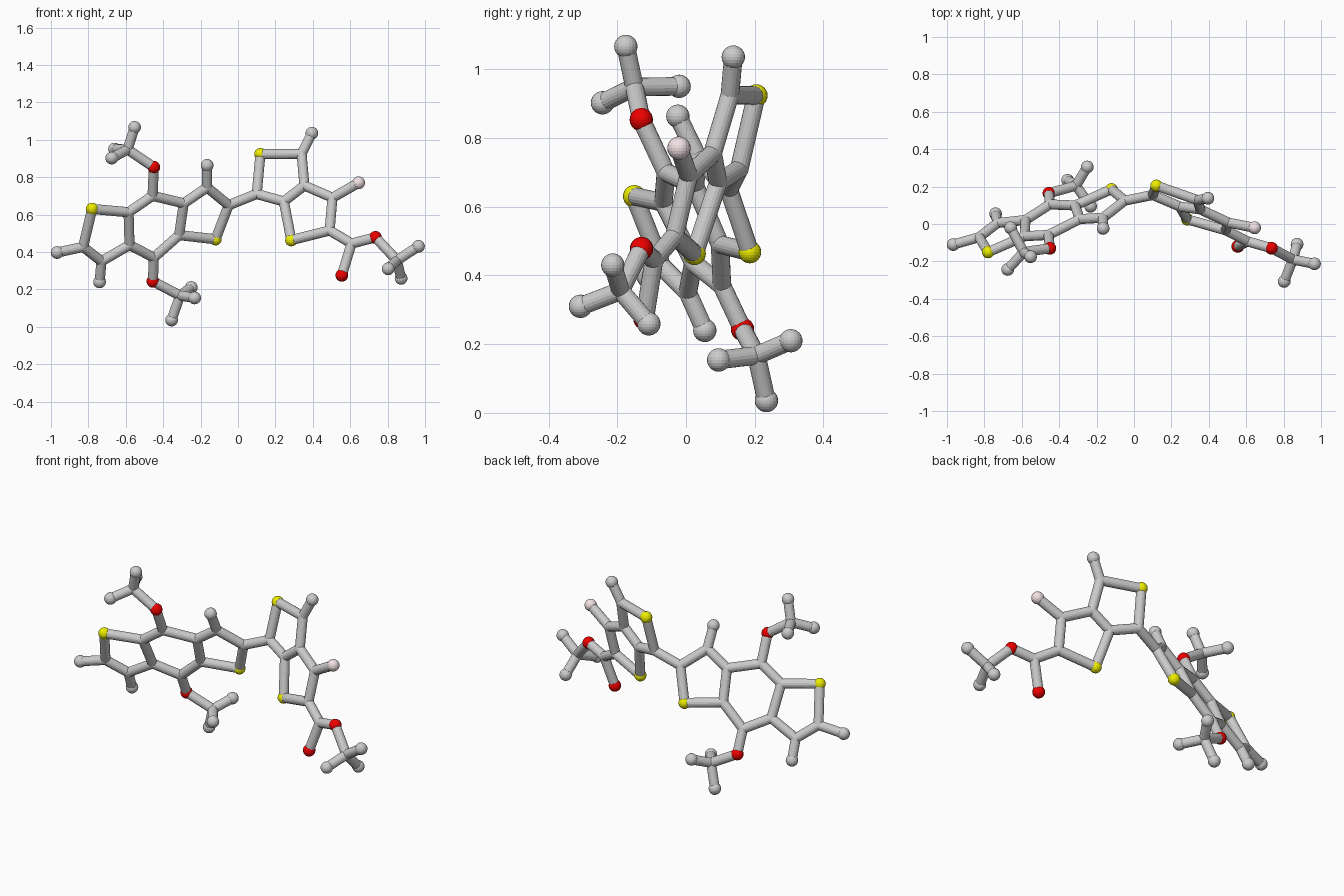
import bpy, bmesh
from mathutils import Vector, Matrix

if "Cube" in bpy.data.objects:
    bpy.data.objects.remove(bpy.data.objects["Cube"])

STICK, BALL, JOINT = 0.027, 0.034, 0.0275


def left(x, z):
    """Point on the tilted plane of the left ring system."""
    return Vector((x, 0.46 + 0.39 * x - 0.486 * z, z))


def right(x, z):
    """Point on the tilted plane of the right ring system."""
    return Vector((x, 0.002 - 0.351 * x + 0.265 * z, z))


def material(name, rgb):
    m = bpy.data.materials.new(name)
    m.diffuse_color = (*rgb, 1)
    m.use_nodes = True
    m.node_tree.nodes["Principled BSDF"].inputs["Base Color"].default_value = m.diffuse_color
    return m


RED = material("red", (0.85, 0.0, 0.0))
YELLOW = material("yellow", (0.85, 0.85, 0.0))
PINK = material("pale_pink", (0.9, 0.76, 0.78))

# Atom positions
P = {
    # left three-ring system
    "s1": left(-.78, .63), "a": left(-.828, .427), "b": left(-.73, .35),
    "c1": left(-.585, .612), "c2": left(-.58, .437), "d": left(-.457, .70),
    "e": left(-.29, .66), "f": left(-.315, .49), "g": left(-.45, .37),
    "h": left(-.165, .745), "i": left(-.05, .65), "s2": left(-.12, .468),
    "ta": left(-.967, .397), "tb": left(-.74, .24), "th": left(-.165, .863),
    "o1": left(-.45, .853), "o2": left(-.455, .243),
    # upper and lower side groups
    "u": Vector((-.59, -.15, .948)), "u1": Vector((-.553, -.175, 1.066)),
    "u2": Vector((-.675, -.243, .902)), "u3": Vector((-.66, -.02, .95)),
    "v": Vector((-.31, .205, .167)), "v1": Vector((-.355, .234, .036)),
    "v2": Vector((-.25, .305, .21)), "v3": Vector((-.232, .095, .154)),
    # right two-ring system
    "j": right(.10, .71), "s3": right(.12, .923), "k": right(.34, .925),
    "l": right(.355, .755), "m": right(.245, .67), "n": right(.505, .69),
    "p": right(.49, .515), "s4": right(.285, .463), "tk": right(.395, 1.035),
    "fl": right(.645, .77), "q": right(.607, .445), "o3": right(.555, .275),
    "o4": right(.735, .478),
    # right end group
    "w": Vector((.85, -.19, .355)), "w1": Vector((.965, -.213, .43)),
    "w2": Vector((.872, -.108, .259)), "w3": Vector((.803, -.307, .31)),
}


def finish(bm, name, mat=None):
    me = bpy.data.meshes.new(name)
    bm.to_mesh(me)
    bm.free()
    ob = bpy.data.objects.new(name, me)
    if mat:
        me.materials.append(mat)
    bpy.context.collection.objects.link(ob)


def add_ball(bm, pos, r):
    bmesh.ops.create_uvsphere(bm, u_segments=20, v_segments=12, radius=r,
                              matrix=Matrix.Translation(pos))


def rods(name, bonds):
    """Sticks between atom pairs with rounded joints at every atom."""
    bm = bmesh.new()
    pairs = [b.split("-") for b in bonds.split()]
    for a, b in pairs:
        d = P[b] - P[a]
        mat = (Matrix.Translation((P[a] + P[b]) / 2)
               @ d.to_track_quat('Z', 'Y').to_matrix().to_4x4())
        bmesh.ops.create_cone(bm, cap_ends=True, segments=18, radius1=STICK,
                              radius2=STICK, depth=d.length, matrix=mat)
    for k in sorted({k for pair in pairs for k in pair}):
        add_ball(bm, P[k], JOINT)
    finish(bm, name)


def balls(name, keys, mat=None, r=BALL):
    bm = bmesh.new()
    for k in keys.split():
        add_ball(bm, P[k], r)
    finish(bm, name, mat)


# Stick framework
rods("left_rings", "s1-a a-b b-c2 c2-c1 c1-s1 c1-d d-e e-f f-g g-c2 "
                   "e-h h-i i-s2 s2-f a-ta b-tb h-th")
rods("link_rod", "i-j")
rods("right_rings", "j-s3 s3-k k-l l-m m-j l-n n-p p-s4 s4-m k-tk n-fl")
rods("upper_side_group", "d-o1 o1-u u-u1 u-u2 u-u3")
rods("lower_side_group", "g-o2 o2-v v-v1 v-v2 v-v3")
rods("right_end_group", "p-q q-o3 q-o4 o4-w w-w1 w-w2 w-w3")

# Atom balls
balls("grey_end_balls", "ta tb th tk u1 u2 u3 v1 v2 v3 w1 w2 w3")
balls("red_balls", "o1 o2 o3 o4", RED)
balls("yellow_balls", "s1 s2 s3 s4", YELLOW, 0.033)
balls("pink_ball", "fl", PINK)
